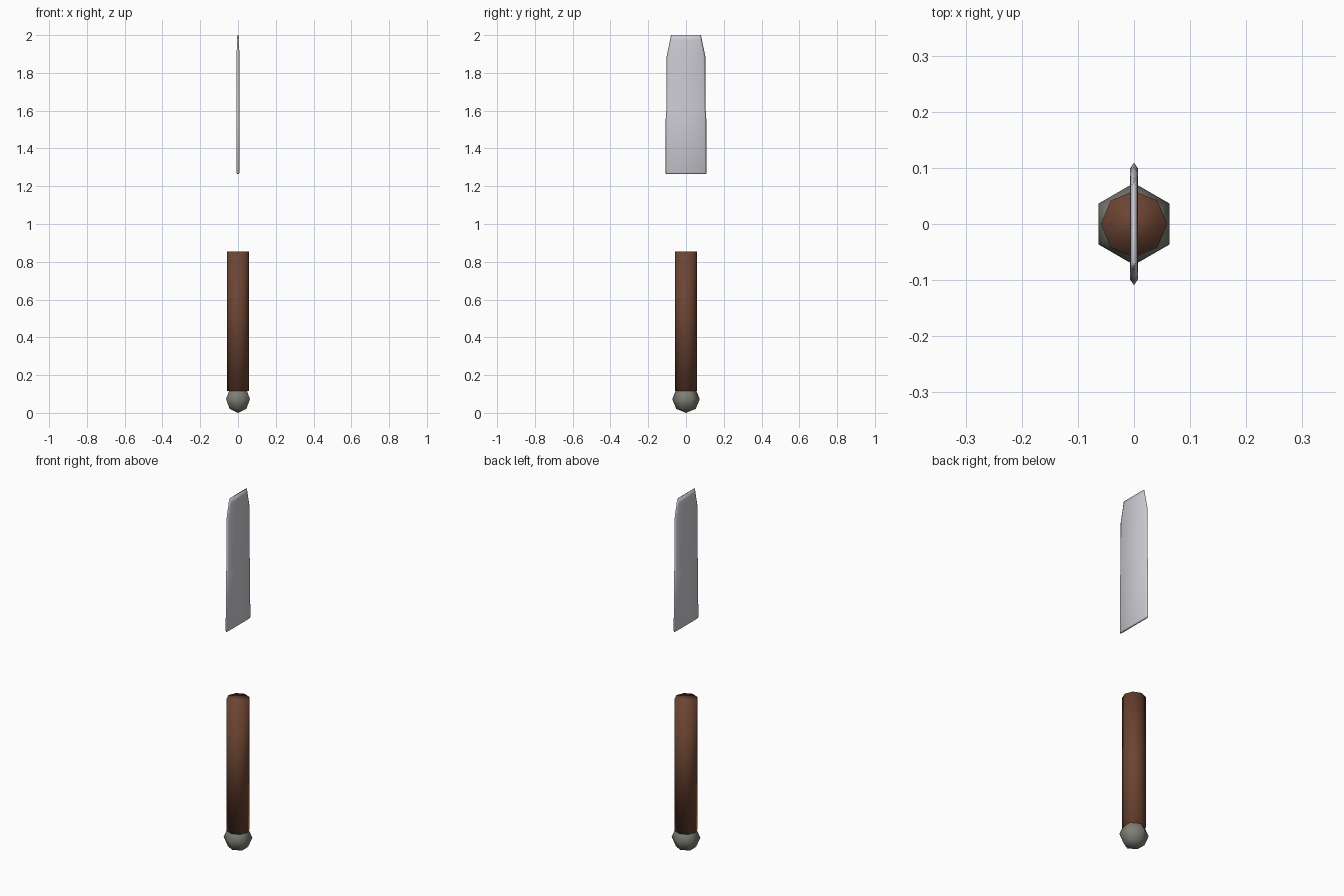
import bpy
import bmesh
from math import pi

cube = bpy.data.objects.get("Cube")
if cube:
    bpy.data.objects.remove(cube, do_unlink=True)


def material(name, rgb):
    m = bpy.data.materials.new(name)
    m.use_nodes = True
    m.diffuse_color = (*rgb, 1)
    m.node_tree.nodes["Principled BSDF"].inputs["Base Color"].default_value = (*rgb, 1)
    return m


def finish(name, mat):
    obj = bpy.context.object
    obj.name = name
    obj.data.materials.append(mat)
    bpy.ops.object.shade_smooth()
    return obj


brown = material("brown leather", (0.15, 0.058, 0.032))
iron = material("dull iron", (0.21, 0.21, 0.18))
steel = material("pale steel", (0.61, 0.60, 0.65))

# Pommel: coarse six-sided ball with corners towards front and back
bpy.ops.mesh.primitive_uv_sphere_add(segments=6, ring_count=4, radius=0.073,
                                     location=(0, 0, 0.073))
pommel = finish("pommel", iron)
pommel.data.update()
xs = [abs(v.co.x) for v in pommel.data.vertices]
ys = [abs(v.co.y) for v in pommel.data.vertices]
if max(xs) > max(ys):
    pommel.rotation_euler.z = pi / 2

# Grip: eight-sided capped cylinder, corners on the axes
bpy.ops.mesh.primitive_cylinder_add(vertices=8, radius=0.059, depth=0.74,
                                    location=(0, 0, 0.485))
finish("grip", brown)

# Blade: hexagonal section lofted upwards, floating above the grip
# Each ring: height, half width, half thickness
rings = [(1.265, 0.106, 0.004), (1.272, 0.109, 0.007), (1.59, 0.107, 0.007),
         (1.60, 0.104, 0.007), (1.89, 0.102, 0.007), (1.975, 0.084, 0.006),
         (2.0, 0.079, 0.003)]
bm = bmesh.new()
loops = []
for z, w, t in rings:
    flat = w - 0.01
    section = [(0, -w), (t, -flat), (t, flat), (0, w), (-t, flat), (-t, -flat)]
    loops.append([bm.verts.new((x, y, z)) for x, y in section])
for low, high in zip(loops, loops[1:]):
    for i in range(6):
        j = (i + 1) % 6
        bm.faces.new((low[i], low[j], high[j], high[i]))
bm.faces.new(loops[0][::-1])
bm.faces.new(loops[-1])
bmesh.ops.recalc_face_normals(bm, faces=bm.faces)
mesh = bpy.data.meshes.new("blade")
bm.to_mesh(mesh)
bm.free()
blade = bpy.data.objects.new("blade", mesh)
bpy.context.collection.objects.link(blade)
bpy.ops.object.select_all(action="DESELECT")
blade.select_set(True)
bpy.context.view_layer.objects.active = blade
finish("blade", steel)
